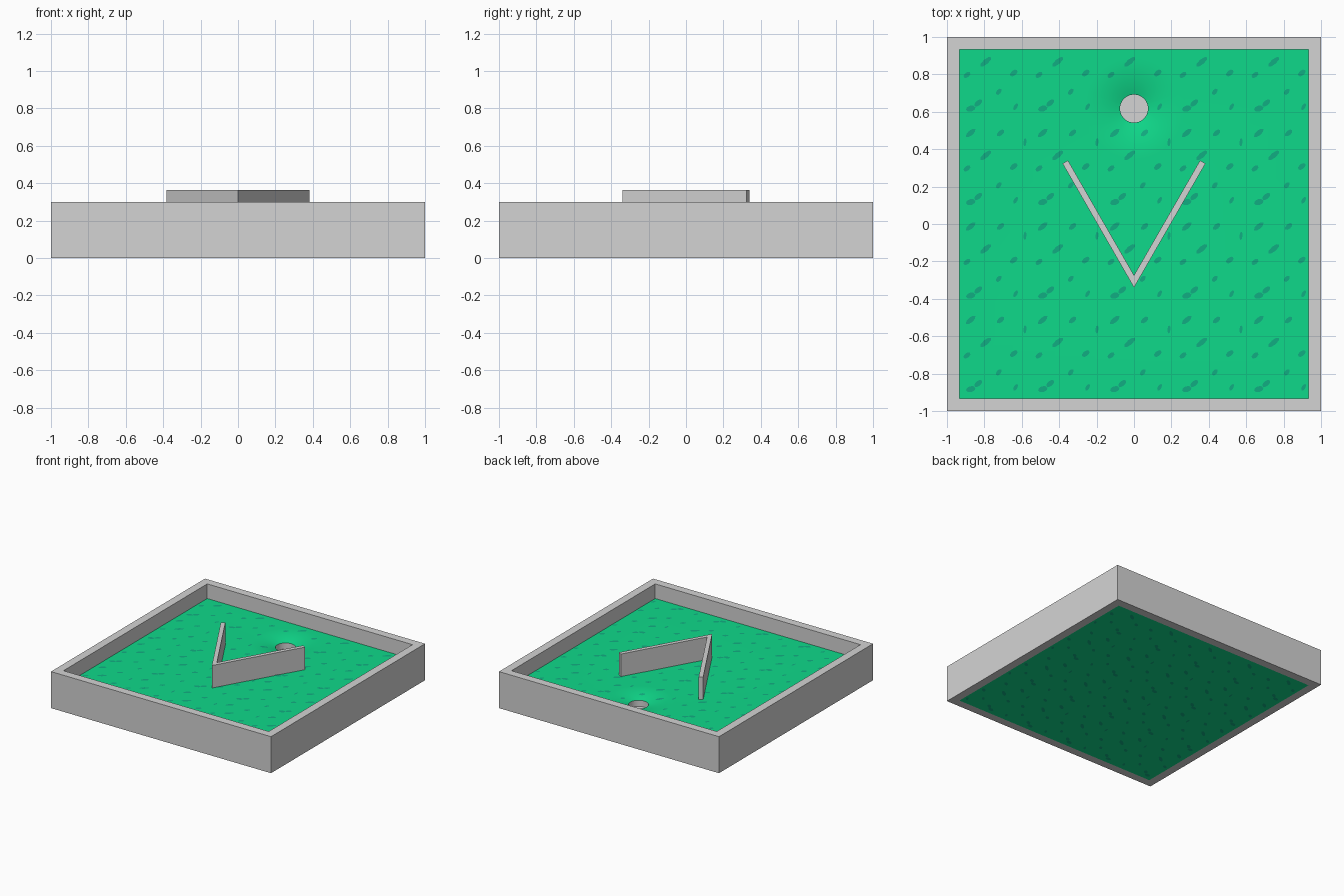
import bpy, bmesh, math

if "Cube" in bpy.data.objects:
    bpy.data.objects.remove(bpy.data.objects["Cube"])

FLOOR_Z, WALL_TOP, INNER = 0.18, 0.30, 0.933
HOLE_Y, HOLE_R, DIP_R, DIP = 0.617, 0.075, 0.27, 0.03


def srgb(c):
    c /= 255
    return c / 12.92 if c <= 0.04045 else ((c + 0.055) / 1.055) ** 2.4


def material(name, r, g, b):
    m = bpy.data.materials.new(name)
    m.diffuse_color = (srgb(r), srgb(g), srgb(b), 1)
    m.use_nodes = True
    m.node_tree.nodes["Principled BSDF"].inputs["Base Color"].default_value = m.diffuse_color
    return m


GREY = material("light grey", 212, 212, 212)
GREEN = material("grass green", 15, 217, 138)
DARK = material("dark grass", 17, 174, 130)


def finish(name, bm, mat, smooth=False, recalc=True):
    if recalc:
        bmesh.ops.recalc_face_normals(bm, faces=bm.faces)
    me = bpy.data.meshes.new(name)
    bm.to_mesh(me)
    bm.free()
    me.materials.append(mat)
    ob = bpy.data.objects.new(name, me)
    bpy.context.collection.objects.link(ob)
    if smooth:
        bpy.ops.object.select_all(action='DESELECT')
        ob.select_set(True)
        bpy.context.view_layer.objects.active = ob
        bpy.ops.object.shade_smooth_by_angle(angle=math.radians(35))
    return ob


def bridge(bm, a, b):
    n = len(a)
    for i in range(n):
        j = (i + 1) % n
        bm.faces.new((a[i], a[j], b[j], b[i]))


def ground(x, y):
    """Height of the grass, with a shallow dip around the hole."""
    r = math.hypot(x, y - HOLE_Y)
    t = min(1, max(0, (r - HOLE_R) / (DIP_R - HOLE_R)))
    return FLOOR_Z - DIP * (1 - t) ** 2


# square wall frame
bm = bmesh.new()
loops = [[bm.verts.new((sx * s, sy * s, z)) for sx, sy in ((-1, -1), (1, -1), (1, 1), (-1, 1))]
         for s, z in ((1, 0), (1, WALL_TOP), (INNER, WALL_TOP), (INNER, 0))]
for i in range(4):
    bridge(bm, loops[i], loops[(i + 1) % 4])
finish("wall_frame", bm, GREY)

# grass floor: rings round the hole running out to the square edge
bm = bmesh.new()
corners = [math.atan2(sy * INNER - HOLE_Y, sx * INNER) % math.tau for sx in (-1, 1) for sy in (-1, 1)]
angles = sorted([i * math.tau / 40 for i in range(40)] + corners)
rings = []
for k in range(9):
    r = HOLE_R + (DIP_R - HOLE_R) * k / 8
    rings.append([bm.verts.new((r * math.cos(a), HOLE_Y + r * math.sin(a), ground(0, HOLE_Y + r)))
                  for a in angles])
edge = []
for a in angles:
    c, s = math.cos(a), math.sin(a)
    dx = INNER / abs(c) if abs(c) > 1e-6 else 9
    dy = ((INNER - HOLE_Y) if s > 0 else (INNER + HOLE_Y)) / abs(s) if abs(s) > 1e-6 else 9
    d = min(dx, dy)
    edge.append(bm.verts.new((d * c, HOLE_Y + d * s, FLOOR_Z)))
rings.append(edge)
for a, b in zip(rings, rings[1:]):
    bridge(bm, b, a)
bm.normal_update()
for f in bm.faces:
    if f.normal.z < 0:
        f.normal_flip()
finish("grass_floor", bm, GREEN, smooth=True, recalc=False)

# flat grass underside, flush with the frame
bm = bmesh.new()
bm.faces.new([bm.verts.new((x * INNER, y * INNER, 0)) for x, y in ((-1, -1), (-1, 1), (1, 1), (1, -1))])
finish("grass_underside", bm, GREEN, recalc=False)

# cup in the hole, open at the top
bm = bmesh.new()
cup = [[bm.verts.new((HOLE_R * math.cos(i * math.tau / 40), HOLE_Y + HOLE_R * math.sin(i * math.tau / 40), z))
        for i in range(40)] for z in (FLOOR_Z - DIP, 0.10)]
bridge(bm, cup[0], cup[1])
bm.faces.new(cup[1])
finish("hole_cup", bm, GREY, smooth=True, recalc=False)

# V-shaped obstacle
bm = bmesh.new()
outline = [(0, -0.34), (0.382, 0.323), (0.353, 0.34), (0, -0.274), (-0.353, 0.34), (-0.382, 0.323)]
low = [bm.verts.new((x, y, FLOOR_Z - 0.01)) for x, y in outline]
top = [bm.verts.new((x, y, 0.365)) for x, y in outline]
bridge(bm, low, top)
for loop in (low, top):
    bm.faces.new((loop[0], loop[1], loop[2], loop[3]))
    bm.faces.new((loop[0], loop[3], loop[4], loop[5]))
finish("v_obstacle", bm, GREY)

# repeating dark grass flecks: offset x, y, half length, half width, tilt
FLECKS = [(0.06, 0.05, 0.026, 0.016, 15), (0.10, 0.08, 0.026, 0.014, 40),
          (0.04, 0.23, 0.022, 0.013, 40), (0.14, 0.30, 0.038, 0.014, 40),
          (0.21, 0.14, 0.020, 0.012, 50), (0.30, 0.06, 0.020, 0.010, 60),
          (0.29, 0.24, 0.024, 0.014, 40), (0.22, 0.42, 0.024, 0.013, 40),
          (0.06, 0.42, 0.032, 0.014, 40), (0.35, 0.37, 0.022, 0.008, 85)]


def flecks(name, height, up):
    bm = bmesh.new()
    for i in range(5):
        for j in range(4):
            for ox, oy, l, w, deg in FLECKS:
                cx, cy = -INNER + i * 0.385 + ox, -INNER + j * 0.5 + oy
                t = math.radians(deg)
                pts = []
                for k in range(8):
                    a = k * math.tau / 8
                    u, v = l * math.cos(a), w * math.sin(a)
                    pts.append((cx + u * math.cos(t) - v * math.sin(t),
                                cy + u * math.sin(t) + v * math.cos(t)))
                if max(max(abs(x), abs(y)) for x, y in pts) > INNER:
                    continue
                if up and math.hypot(cx, cy - HOLE_Y) < HOLE_R + 0.045:
                    continue
                vs = [bm.verts.new((x, y, height(x, y))) for x, y in pts]
                bm.faces.new(vs if up else vs[::-1])
    finish(name, bm, DARK, recalc=False)


flecks("grass_flecks_top", lambda x, y: ground(x, y) + 0.003, True)
flecks("grass_flecks_underside", lambda x, y: -0.001, False)
